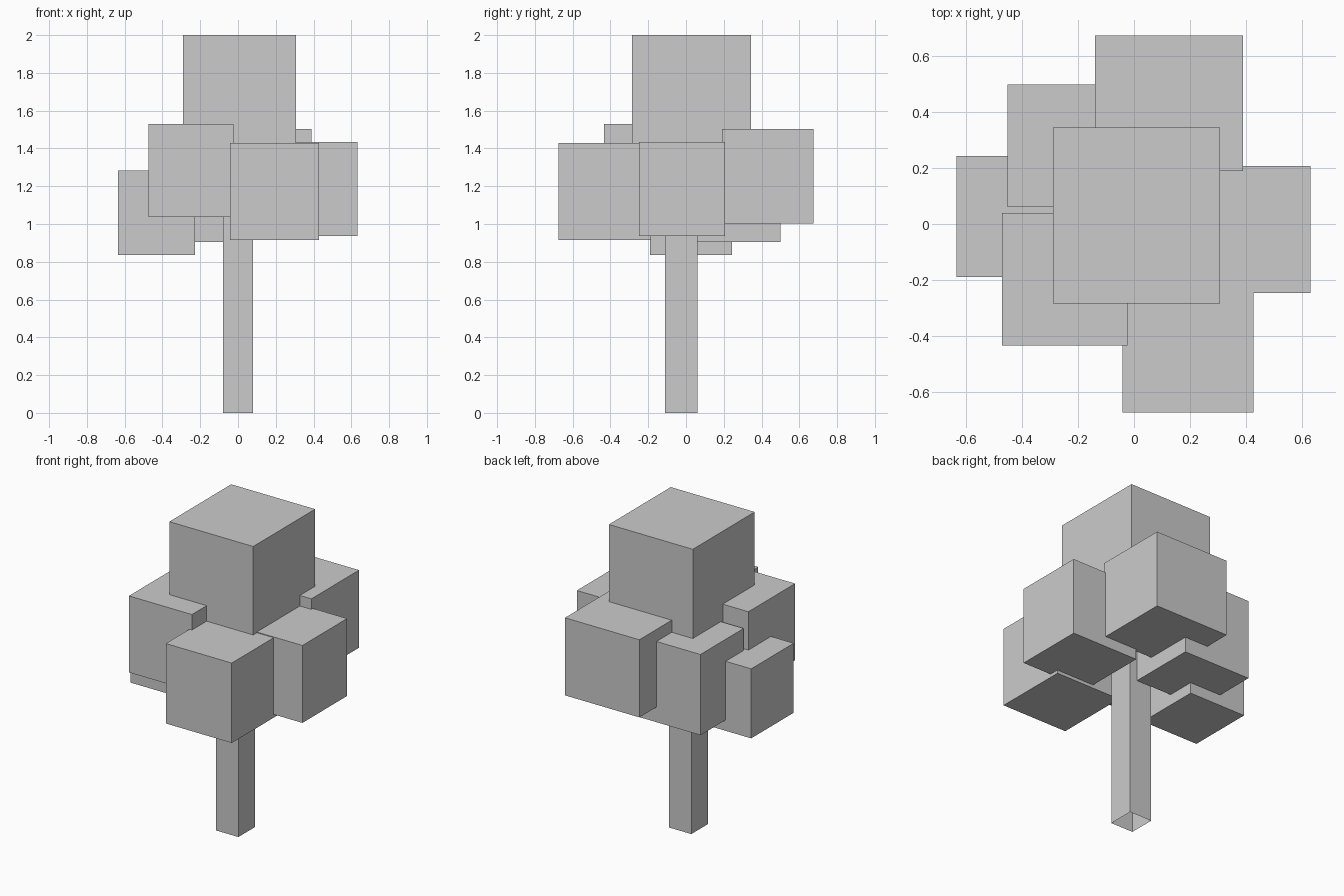
import bpy, bmesh
from mathutils import Vector

if "Cube" in bpy.data.objects:
    bpy.data.objects.remove(bpy.data.objects["Cube"])


def box(name, lo, hi, open_ends=False):
    """Axis-aligned box from two corners, optionally without top and bottom."""
    lo, hi = Vector(lo), Vector(hi)
    bm = bmesh.new()
    bmesh.ops.create_cube(bm, size=1)
    bmesh.ops.scale(bm, vec=hi - lo, verts=bm.verts)
    bmesh.ops.translate(bm, vec=(lo + hi) / 2, verts=bm.verts)
    if open_ends:
        bm.normal_update()
        ends = [f for f in bm.faces if abs(f.normal.z) > 0.9]
        bmesh.ops.delete(bm, geom=ends, context='FACES')
    mesh = bpy.data.meshes.new(name)
    bm.to_mesh(mesh)
    bm.free()
    obj = bpy.data.objects.new(name, mesh)
    bpy.context.collection.objects.link(obj)
    return obj


# Trunk: hollow square tube
box("trunk", (-0.08, -0.11, 0), (0.08, 0.06, 1.38), open_ends=True)

# Foliage blocks
foliage = {
    "foliage_top": ((-0.29, -0.285, 1.35), (0.308, 0.345, 2.0)),
    "foliage_front": ((-0.042, -0.675, 0.915), (0.428, -0.185, 1.43)),
    "foliage_front_left": ((-0.473, -0.435, 1.037), (-0.024, 0.04, 1.53)),
    "foliage_left": ((-0.635, -0.19, 0.835), (-0.228, 0.243, 1.283)),
    "foliage_back_left": ((-0.453, 0.06, 0.905), (0.028, 0.50, 1.425)),
    "foliage_back": ((-0.14, 0.19, 1.003), (0.39, 0.675, 1.503)),
    "foliage_right": ((0.157, -0.248, 0.936), (0.633, 0.207, 1.435)),
}
for name, (lo, hi) in foliage.items():
    box(name, lo, hi)
